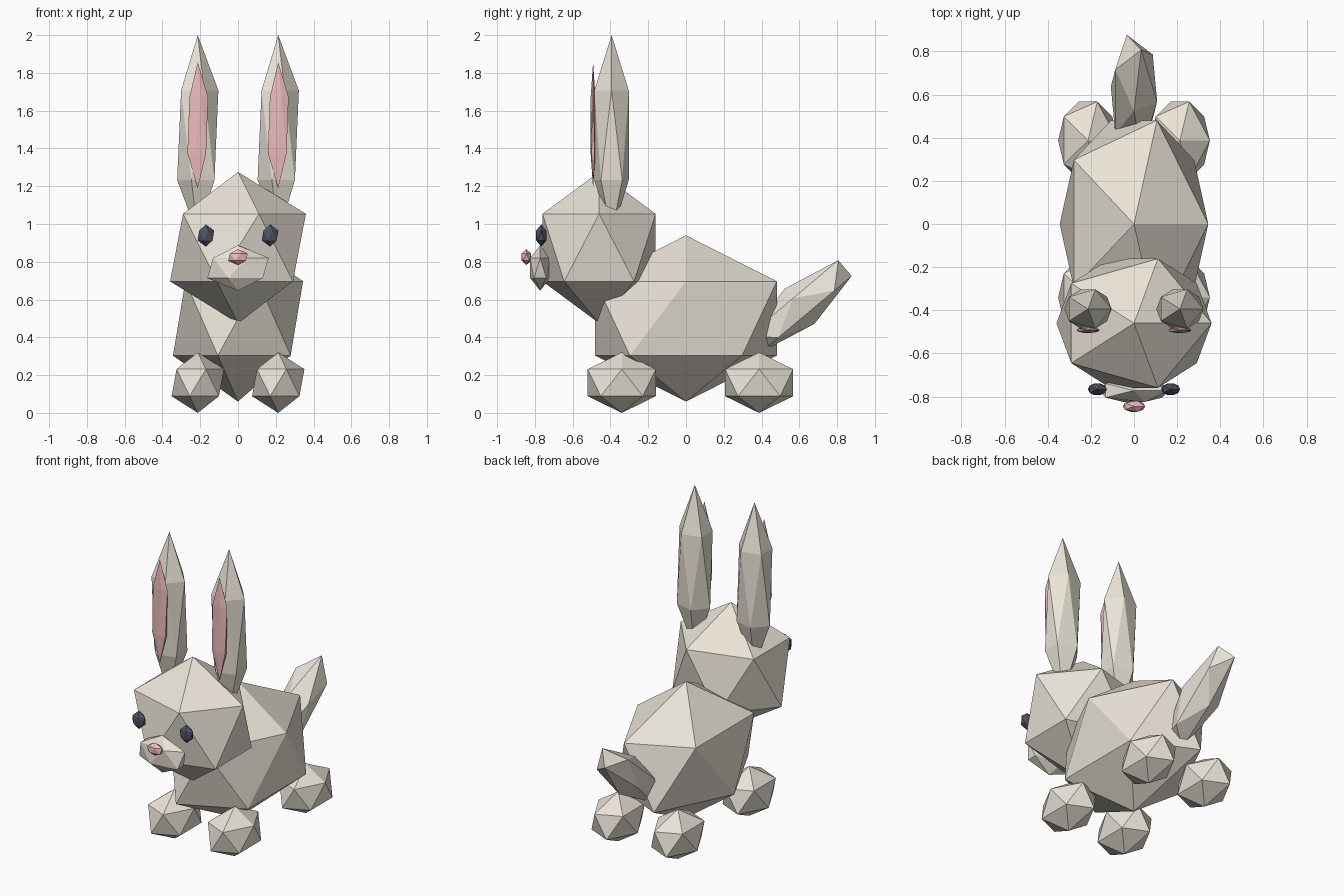
import bpy
from math import radians

if "Cube" in bpy.data.objects:
    bpy.data.objects.remove(bpy.data.objects["Cube"])


def material(name, rgb):
    m = bpy.data.materials.new(name)
    m.diffuse_color = (*rgb, 1)
    m.use_nodes = True
    m.node_tree.nodes["Principled BSDF"].inputs["Base Color"].default_value = m.diffuse_color
    return m


FUR = material("fur", (0.82, 0.77, 0.68))
PINK = material("pink", (0.85, 0.50, 0.52))
DARK = material("dark", (0.08, 0.08, 0.12))


def blob(name, loc, radii, mat=FUR, tilt=0):
    """Flat-shaded 20-sided ball stretched to the given radii."""
    bpy.ops.mesh.primitive_ico_sphere_add(
        subdivisions=1, radius=1, location=loc, rotation=(radians(tilt), 0, 0))
    ob = bpy.context.object
    ob.name = name
    ob.scale = radii
    ob.data.materials.append(mat)
    return ob


# Torso, head, muzzle and nose
blob("body", (0, 0, 0.50), (0.385, 0.565, 0.44))
blob("head", (0, -0.46, 0.875), (0.402, 0.352, 0.40))
blob("muzzle", (0, -0.772, 0.767), (0.182, 0.062, 0.12))
blob("nose", (0, -0.845, 0.825), (0.058, 0.03, 0.042), PINK)

# Tail, tilted upward
blob("tail", (0, 0.602, 0.565), (0.12, 0.368, 0.122), tilt=40)

# Paired parts
for side, s in (("left", -1), ("right", 1)):
    blob(f"{side}_ear", (s * 0.213, -0.394, 1.47), (0.122, 0.107, 0.53))
    blob(f"{side}_inner_ear", (s * 0.213, -0.492, 1.523), (0.061, 0.015, 0.333), PINK)
    blob(f"{side}_eye", (s * 0.17, -0.766, 0.939), (0.049, 0.032, 0.059), DARK)
    blob(f"{side}_front_foot", (s * 0.213, -0.34, 0.16), (0.155, 0.212, 0.16))
    blob(f"{side}_back_foot", (s * 0.213, 0.387, 0.16), (0.155, 0.212, 0.16))
